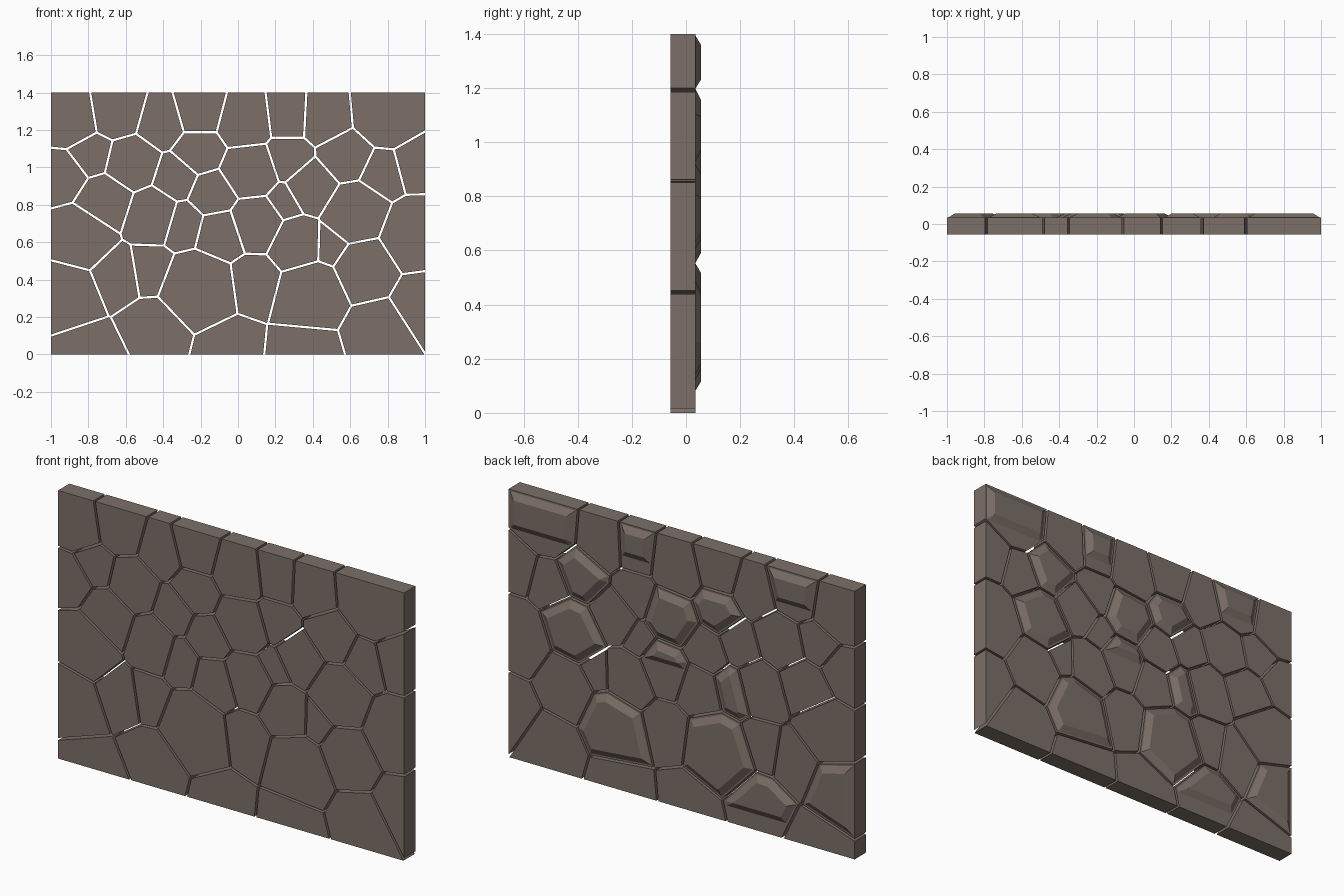
import bpy, bmesh
from math import radians
from mathutils import Vector

if "Cube" in bpy.data.objects:
    bpy.data.objects.remove(bpy.data.objects["Cube"])

W, H = 1.0, 1.4                            # half width, height
FRONT, BACK, RAISED = -0.057, 0.036, 0.056
GAP, BEVEL = 0.006, 0.038

# Stones by course: centre x, centre z, radius (weights of a power diagram)
bottom = [(-.8, -.05, .2), (-.45, .12, .15), (-.05, .02, .13), (.36, -.02, .17),
          (.77, .1, .18), (1.02, .26, .19)]
lower = [(-.92, .31, .165), (-.65, .42, .11), (-.47, .45, .09), (-.21, .35, .19),
         (.08, .39, .11), (.39, .31, .17), (.69, .45, .15)]
middle = [(-.84, .62, .15), (-.71, .82, .12), (-.46, .74, .12), (-.29, .69, .09),
          (-.09, .64, .12), (.09, .7, .13), (.31, .59, .12), (.49, .585, .055),
          (.63, .76, .15), (.97, .63, .19)]
upper = [(-.93, .96, .09), (-.785, 1.07, .085), (-.575, 1.02, .115), (-.33, .94, .075),
         (-.13, .855, .1), (-.2, 1.09, .095), (.06, .98, .13), (.245, .81, .045),
         (.27, 1.05, .085), (.4, .9, .11), (.58, 1.06, .12), (.77, .97, .1),
         (.96, 1.02, .11)]
top = [(-.9, 1.28, .15), (-.66, 1.32, .14), (-.41, 1.25, .1), (-.2, 1.31, .12),
       (.03, 1.25, .13), (.27, 1.28, .1), (.47, 1.27, .12), (.8, 1.3, .18)]
courses = {"bottom": bottom, "lower": lower, "middle": middle,
           "upper": upper, "top": top}
everything = sum(courses.values(), [])

# Stones with a raised back: (course, index) -> lowest z of the raised part
raised = {("bottom", 1): .075, ("lower", 0): 0, ("lower", 3): 0, ("lower", 5): 0,
          ("middle", 3): 0, ("middle", 5): .72, ("middle", 8): 0, ("upper", 5): 0,
          ("upper", 6): 0, ("upper", 10): 0, ("top", 1): 1.22, ("top", 5): 1.22,
          ("top", 7): 1.19}


def clip(poly, n, c):
    """Keep the part of a convex polygon where n.p <= c."""
    out = []
    for i, a in enumerate(poly):
        b = poly[(i + 1) % len(poly)]
        da, db = n.dot(a) - c, n.dot(b) - c
        if da <= 0:
            out.append(a)
        if da * db < 0:
            out.append(a.lerp(b, da / (da - db)))
    return out


def inset(poly, width):
    out = poly
    for i, a in enumerate(poly):
        e = poly[(i + 1) % len(poly)] - a
        if e.length > 1e-5:
            n = Vector((e.y, -e.x)).normalized()
            out = clip(out, n, n.dot(a) - width)
    return out


def cell(seed):
    """Outline of one stone against all its neighbours."""
    poly = [Vector(p) for p in ((-W, 0), (W, 0), (W, H), (-W, H))]
    p = Vector(seed[:2])
    for other in everything:
        if other is seed:
            continue
        n = Vector(other[:2]) - p
        d = n.length
        n.normalize()
        reach = d / 2 + (seed[2] ** 2 - other[2] ** 2) / (2 * d)
        poly = clip(poly, n, n.dot(p) + reach - GAP)
    return poly


def block(bm, poly_a, ya, poly_b, yb):
    """Convex block between two outlines at depths ya and yb."""
    vs = [bm.verts.new((p.x, y, p.y)) for poly, y in ((poly_a, ya), (poly_b, yb))
          for p in poly]
    bmesh.ops.convex_hull(bm, input=vs)


stone_mat = bpy.data.materials.new("brown_stone")
stone_mat.diffuse_color = (0.2, 0.16, 0.135, 1)
stone_mat.use_nodes = True
stone_mat.node_tree.nodes["Principled BSDF"].inputs["Base Color"].default_value = stone_mat.diffuse_color

for course, seeds in courses.items():
    for i, seed in enumerate(seeds):
        outline = cell(seed)
        if len(outline) < 3:
            continue
        bm = bmesh.new()
        block(bm, outline, FRONT, outline, BACK)
        # bevelled raised back
        if (course, i) in raised:
            base = inset(clip(outline, Vector((0, -1)), -raised[course, i]), 0.004)
            plateau = inset(base, BEVEL)
            if len(plateau) > 2:
                block(bm, base, BACK - 0.003, plateau, RAISED)
        bmesh.ops.dissolve_limit(bm, angle_limit=radians(1), verts=bm.verts,
                                 edges=bm.edges)
        bmesh.ops.recalc_face_normals(bm, faces=bm.faces)
        name = f"{course}_stone_{i + 1}"
        mesh = bpy.data.meshes.new(name)
        bm.to_mesh(mesh)
        bm.free()
        mesh.materials.append(stone_mat)
        bpy.context.collection.objects.link(bpy.data.objects.new(name, mesh))
